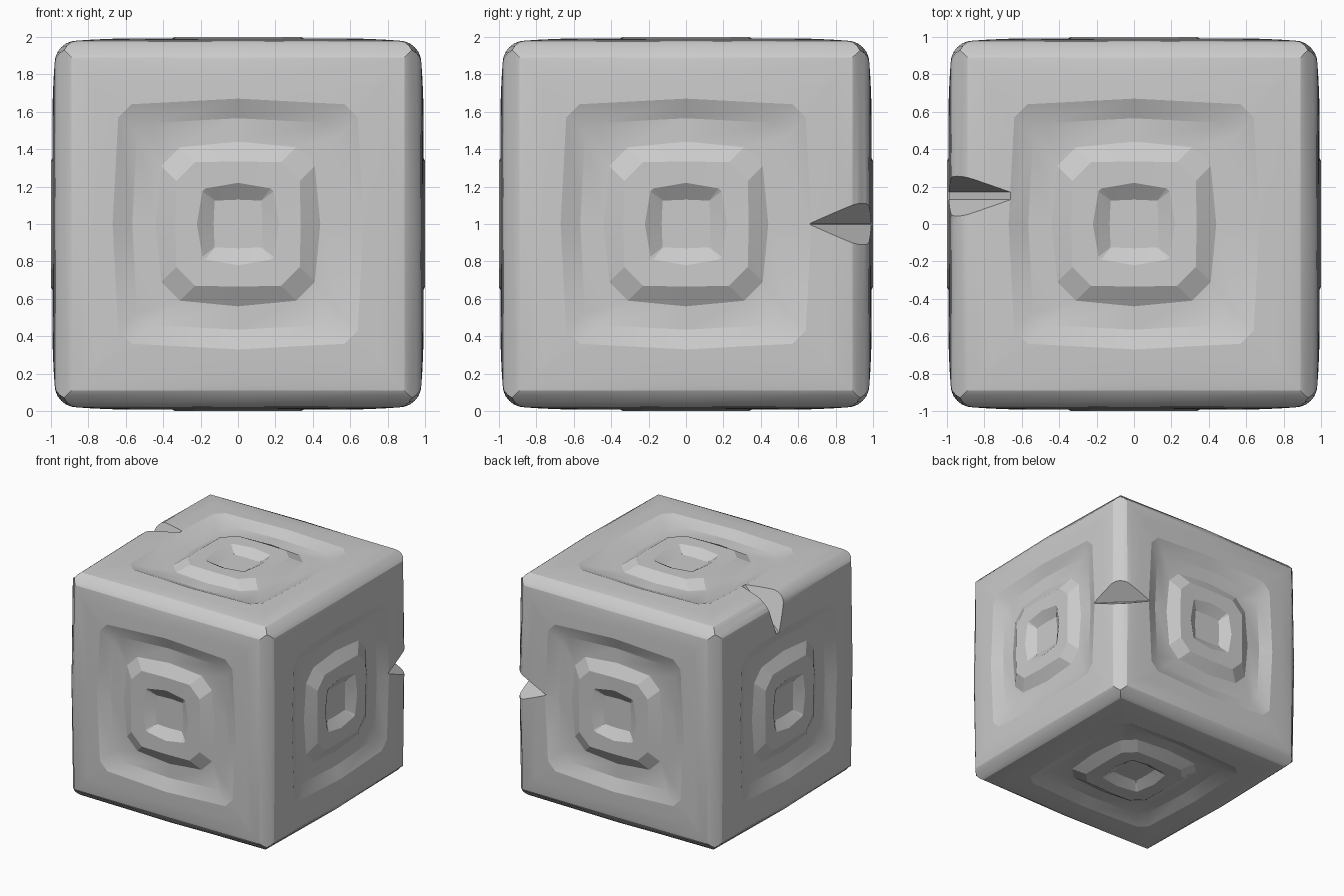
import bpy, bmesh, math
from mathutils import Matrix, Vector

if "Cube" in bpy.data.objects:
    bpy.data.objects.remove(bpy.data.objects["Cube"])

BOX, RAD = 0.86, 0.12      # rounded-edge core and radius

# carved rings, centre outwards: half size, corner cut, mid-side bow, height
RINGS = [
    (0.125, 0.00, 0.005, 0.945),
    (0.19, 0.015, 0.03, 0.998),
    (0.33, 0.10, 0.005, 1.00),
    (0.41, 0.10, 0.03, 0.945),
    (0.54, 0.07, 0.025, 0.945),
    (0.64, 0.07, 0.03, 0.99),
    (0.76, 0.03, 0.01, 0.986),
]


def ring_points(h, c, b, z):
    pts = []
    for k in range(4):
        turn = Matrix.Rotation(-k * math.pi / 2, 3, 'Z')
        for x, y in ((-(h - c), h), (0, h + b), (h - c, h)):
            pts.append(turn @ Vector((x, y, z)))
    return pts


def round_edge(p):
    q = Vector([max(-BOX, min(BOX, v)) for v in p])
    return q + (p - q).normalized() * RAD


# one carved face, then turned onto all six sides
loops = [ring_points(*r) for r in RINGS]
for a in (0, 15, 30, 45):
    t = math.radians(a)
    raw = ring_points(BOX + RAD * math.sin(t), 0, 0, BOX + RAD * math.cos(t))
    loops.append([round_edge(p) for p in raw])

turns = [Matrix.Rotation(k * math.pi / 2, 3, 'X') for k in range(4)]
turns += [Matrix.Rotation(s * math.pi / 2, 3, 'Y') @ Matrix.Rotation(s * math.pi / 2, 3, 'Z')
          for s in (1, -1)]
bm = bmesh.new()
for m in turns:
    grid = [[bm.verts.new(m @ p + Vector((0, 0, 1))) for p in loop] for loop in loops]
    bm.faces.new(grid[0])
    for a, b in zip(grid, grid[1:]):
        for i in range(12):
            j = (i + 1) % 12
            bm.faces.new((a[i], a[j], b[j], b[i]))
bmesh.ops.remove_doubles(bm, verts=bm.verts, dist=0.0005)
bmesh.ops.recalc_face_normals(bm, faces=bm.faces)
mesh = bpy.data.meshes.new("carved_block")
bm.to_mesh(mesh)
bm.free()
block = bpy.data.objects.new("carved_block", mesh)
bpy.context.collection.objects.link(block)


def notch(name, valley, outward, across, floor, slope):
    """V-shaped chip across an edge."""
    out, side = Vector(outward).normalized(), Vector(across).normalized()
    along = out.cross(side)
    v = Vector(valley)
    wide = floor + 0.5 * slope
    cb = bmesh.new()
    for s in (-0.6, 0.6):
        for d, w in ((0, -floor), (0, floor), (0.5, wide), (0.5, -wide)):
            cb.verts.new(v + along * s + out * d + side * w)
    bmesh.ops.convex_hull(cb, input=cb.verts)
    bmesh.ops.recalc_face_normals(cb, faces=cb.faces)
    me = bpy.data.meshes.new(name)
    cb.to_mesh(me)
    cb.free()
    ob = bpy.data.objects.new(name, me)
    bpy.context.collection.objects.link(ob)
    mod = block.modifiers.new(name, 'BOOLEAN')
    mod.operation, mod.solver, mod.object = 'DIFFERENCE', 'EXACT', ob
    return ob


cutters = [
    notch("side_notch", (0.825, 0.825, 1.0), (1, 1, 0), (0, 0, 1), 0.002, 0.65),
    notch("top_notch", (-0.825, 0.15, 1.825), (-1, 0, 1), (0, 1, 0), 0.02, 0.52),
]

# apply the chips and shade
bpy.context.view_layer.objects.active = block
block.select_set(True)
for name in [m.name for m in block.modifiers]:
    bpy.ops.object.modifier_apply(modifier=name)
for c in cutters:
    bpy.data.objects.remove(c, do_unlink=True)
bpy.ops.object.shade_smooth_by_angle(angle=math.radians(18))
